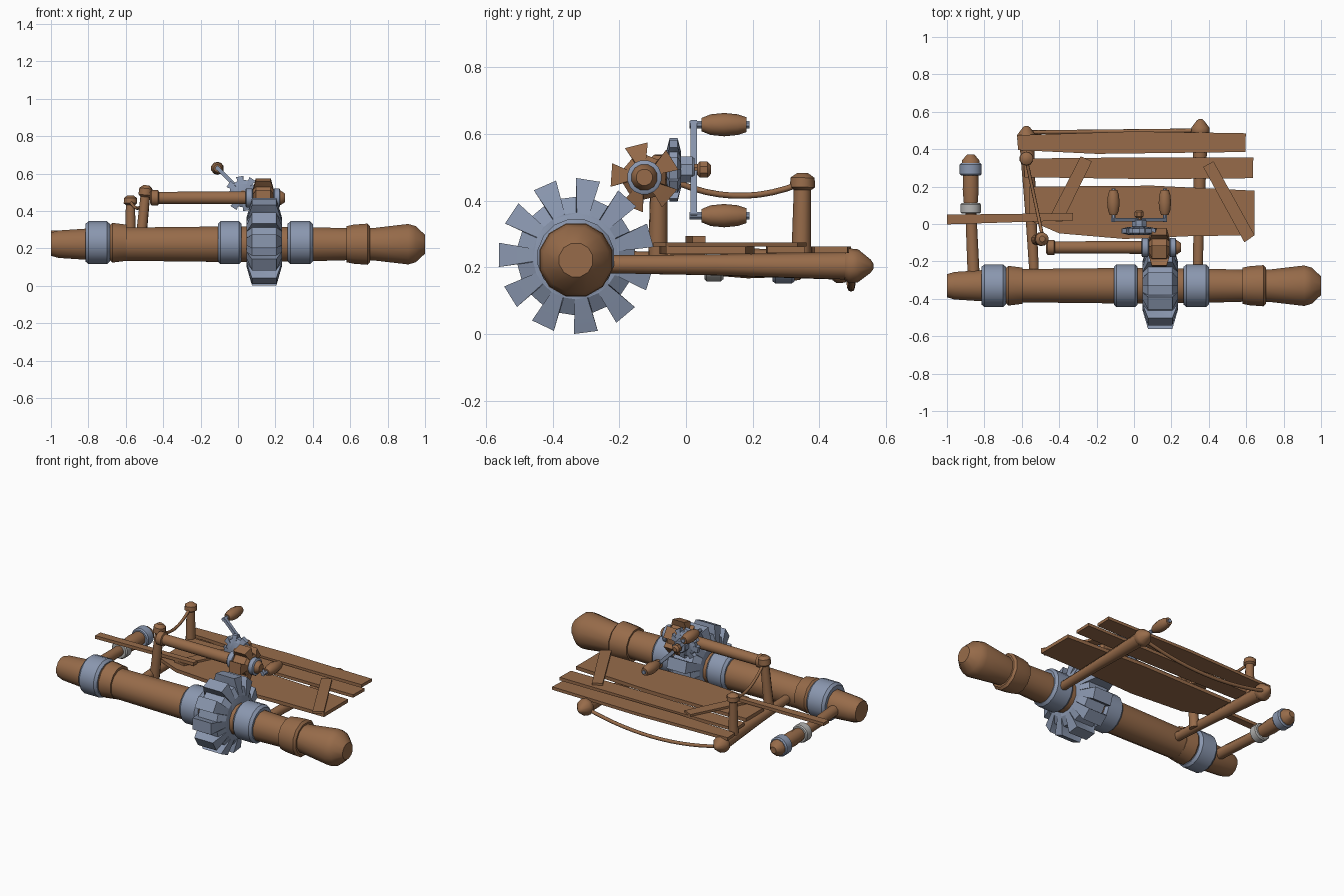
import bpy, bmesh, math
from mathutils import Vector

if "Cube" in bpy.data.objects:
    bpy.data.objects.remove(bpy.data.objects["Cube"])


def material(name, rgb):
    m = bpy.data.materials.new(name)
    m.diffuse_color = (*rgb, 1)
    m.use_nodes = True
    m.node_tree.nodes["Principled BSDF"].inputs["Base Color"].default_value = m.diffuse_color
    return m


WOOD = material("brown wood", (0.31, 0.148, 0.068))
STEEL = material("blue steel", (0.255, 0.31, 0.43))
GREY = material("light grey", (0.45, 0.45, 0.44))


def finish(name, bm, mat, angle=40):
    bmesh.ops.recalc_face_normals(bm, faces=bm.faces)
    me = bpy.data.meshes.new(name)
    bm.to_mesh(me)
    bm.free()
    ob = bpy.data.objects.new(name, me)
    bpy.context.collection.objects.link(ob)
    me.materials.append(mat)
    bpy.ops.object.select_all(action='DESELECT')
    ob.select_set(True)
    bpy.context.view_layer.objects.active = ob
    bpy.ops.object.shade_smooth_by_angle(angle=math.radians(angle))
    return ob


def loft(name, rings, mat, angle=40):
    """Skin a list of rings of points and cap both ends."""
    bm = bmesh.new()
    rows = [[bm.verts.new(p) for p in ring] for ring in rings]
    n = len(rows[0])
    for a, b in zip(rows, rows[1:]):
        for i in range(n):
            j = (i + 1) % n
            bm.faces.new((a[i], a[j], b[j], b[i]))
    bm.faces.new(rows[0])
    bm.faces.new(rows[-1])
    return finish(name, bm, mat, angle)


def lathe(name, p0, p1, profile, mat, n=12):
    """Turned part from p0 to p1; profile is (fraction, radius)."""
    p0, p1 = Vector(p0), Vector(p1)
    q = (p1 - p0).to_track_quat('Z', 'Y')
    rings = []
    for t, r in profile:
        c = p0.lerp(p1, t)
        rings.append([c + q @ Vector((r * math.cos(a), r * math.sin(a), 0))
                      for a in [2 * math.pi * (i + .5) / n for i in range(n)]])
    return loft(name, rings, mat)


def ring(name, p0, p1, r, mat=STEEL, n=16):
    return lathe(name, p0, p1, [(0, r * .88), (.12, r), (.88, r), (1, r * .88)], mat, n)


def gear(name, centre, axis, teeth, r_out, r_in, rim, hub, r_hub, phase, mat):
    """Toothed wheel, thin at the rim (half width) and thicker at the hub."""
    c = Vector(centre)

    def layer(offset, radius):
        pts = []
        for k in range(teeth):
            for f, r in ((-.24, r_in), (-.26, r_out), (.26, r_out), (.24, r_in)):
                f = f * (1.05 if r == r_out else 1.0)
                a = phase + 2 * math.pi * (k + f) / teeth
                rr = r if radius is None else radius
                u, v = rr * math.cos(a), rr * math.sin(a)
                pts.append(c + (Vector((offset, u, v)) if axis == 'x' else Vector((u, offset, v))))
        return pts
    return loft(name, [layer(-hub, r_hub), layer(-rim, None), layer(rim, None), layer(hub, r_hub)], mat, 30)


def plank(name, outline, z0, z1):
    return loft(name, [[(x, y, z0) for x, y in outline], [(x, y, z1) for x, y in outline]], WOOD)


def rope(name, a, b, sag, r, steps=10):
    a, b = Vector(a), Vector(b)
    cu = bpy.data.curves.new(name, 'CURVE')
    cu.dimensions = '3D'
    cu.bevel_depth = r
    cu.bevel_resolution = 2
    cu.use_fill_caps = True
    sp = cu.splines.new('POLY')
    sp.points.add(steps)
    for i, p in enumerate(sp.points):
        t = i / steps
        v = a.lerp(b, t) - Vector((0, 0, sag * 4 * t * (1 - t)))
        p.co = (*v, 1)
    ob = bpy.data.objects.new(name, cu)
    bpy.context.collection.objects.link(ob)
    cu.materials.append(WOOD)


# Main log with wooden collars
LY = -.33
lathe("main_log", (-1, LY, .222), (1, LY, .222),
      [(0, .064), (.02, .076), (.1, .087), (.2, .092), (.5, .099), (.68, .095), (.8, .088),
       (.86, .089), (.955, .112), (.975, .1), (1, .052)], WOOD)
lathe("left_collar", (-.685, LY, .23), (-.595, LY, .23), [(0, .098), (.15, .11), (1, .1)], WOOD)
lathe("right_collar", (.58, LY, .222), (.705, LY, .222), [(0, .1), (.3, .108), (.9, .114), (1, .1)], WOOD)
for nm, x0, x1 in (("left", -.815, -.685), ("middle", -.108, .02), ("right", .265, .4)):
    ring(nm + "_log_band", (x0, LY, .23), (x1, LY, .23), .117)

# Big steel gear on the log
gear("large_gear", (.14, LY, .234), 'x', 11, .234, .178, .065, .095, .13, math.radians(81), STEEL)

# Drive shaft with wooden pinion and hub bands
SY, SZ = -.125, .47
lathe("drive_shaft", (-.47, SY, SZ), (.25, SY, SZ),
      [(0, .03), (.01, .042), (.06, .042), (.065, .033), (.8, .036), (.97, .04), (1, .025)], WOOD)
gear("wood_pinion", (.135, SY, SZ), 'x', 5, .105, .068, .04, .055, .05, math.radians(104), WOOD)
ring("pinion_band_left", (.04, SY, SZ), (.08, SY, SZ), .052)
ring("pinion_band_right", (.19, SY, SZ), (.225, SY, SZ), .052)

# Crank wheel, arm and two grips
CX, CZ = .027, .493
gear("crank_wheel", (CX, -.037, CZ), 'y', 8, .095, .074, .012, .022, .055, .2, STEEL)
lathe("crank_axle", (CX, -.06, CZ), (CX, .075, CZ),
      [(0, .018), (.7, .018), (.75, .026), (.92, .026), (1, .014)], WOOD, 8)
ring("crank_hub", (CX, -.02, CZ), (CX, .025, CZ), .042, STEEL, 8)
lathe("crank_arm", (-.115, .023, .635), (.17, .023, .35), [(0, .014), (1, .014)], STEEL, 4)
for nm, x, z in (("upper", -.11, .628), ("lower", .165, .355)):
    lathe(nm + "_grip_pin", (x, .01, z), (x, .19, z), [(0, .012), (1, .012)], STEEL, 8)
    lathe(nm + "_grip", (x, .047, z), (x, .182, z),
          [(0, .02), (.2, .031), (.5, .035), (.8, .031), (1, .022)], WOOD, 10)

# Two frame beams with pointed caps, tied by a hanging rope
for nm, x0, x1, ye in (("left", -.53, -.575, .525), ("right", .34, .355, .562)):
    lathe(nm + "_frame_beam", (x0, LY, .21), (x1, ye - .06, .205), [(0, .026), (.5, .031), (1, .042)], WOOD, 10)
    lathe(nm + "_beam_cap", (x1, ye - .085, .205), (x1, ye, .203),
          [(0, .043), (.15, .052), (.45, .05), (.9, .02), (1, .008)], WOOD, 10)
rope("beam_rope", (-.575, .49, .2), (.355, .5, .2), .062, .011, 14)

# Side axle with bands
AX = -.873
lathe("side_axle", (-.855, LY, .22), (AX, .08, .21), [(0, .034), (1, .031)], WOOD, 10)
ring("grey_axle_band", (AX, .055, .212), (AX, .112, .212), .055, GREY)
lathe("axle_grip", (AX, .1, .212), (AX, .27, .212), [(0, .038), (.5, .045), (1, .042)], WOOD, 10)
ring("axle_end_band", (AX, .26, .21), (AX, .325, .21), .06)
lathe("axle_tip", (AX, .32, .21), (AX, .372, .21), [(0, .05), (.4, .048), (1, .02)], WOOD, 10)

# Deck planks and braces
plank("back_plank", [(-.62, .395), (-.2, .375), (.595, .385), (.598, .485), (0, .495), (-.625, .475)], .243, .262)
plank("middle_plank", [(-.585, .25), (.1, .24), (.635, .245), (.638, .355), (-.1, .355), (-.59, .35)], .243, .262)
plank("wide_plank", [(-.56, .02), (-.4, -.05), (-.05, -.08), (.3, -.065), (.645, -.06),
                     (.645, .178), (.1, .205), (-.56, .2)], .24, .262)
plank("left_brace", [(-.46, .02), (-.385, .01), (-.225, .335), (-.285, .362)], .262, .275)
plank("right_brace", [(.37, .305), (.425, .335), (.645, -.06), (.59, -.098)], .262, .275)
plank("side_plank", [(-1, -.002), (-.325, .02), (-.325, .058), (-1, .05)], .274, .294)

# Upright posts with domed caps and a slack rope
for nm, base, top in (("front", (-.525, -.085, .19), (-.49, -.08, .537)),
                      ("back", (-.575, .345, .2), (-.575, .35, .483))):
    lathe(nm + "_post", base, top, [(0, .03), (.82, .026), (.85, .038), (.95, .036), (1, .016)], WOOD, 10)
rope("post_rope", (-.49, -.06, .47), (-.575, .34, .45), .045, .009)
